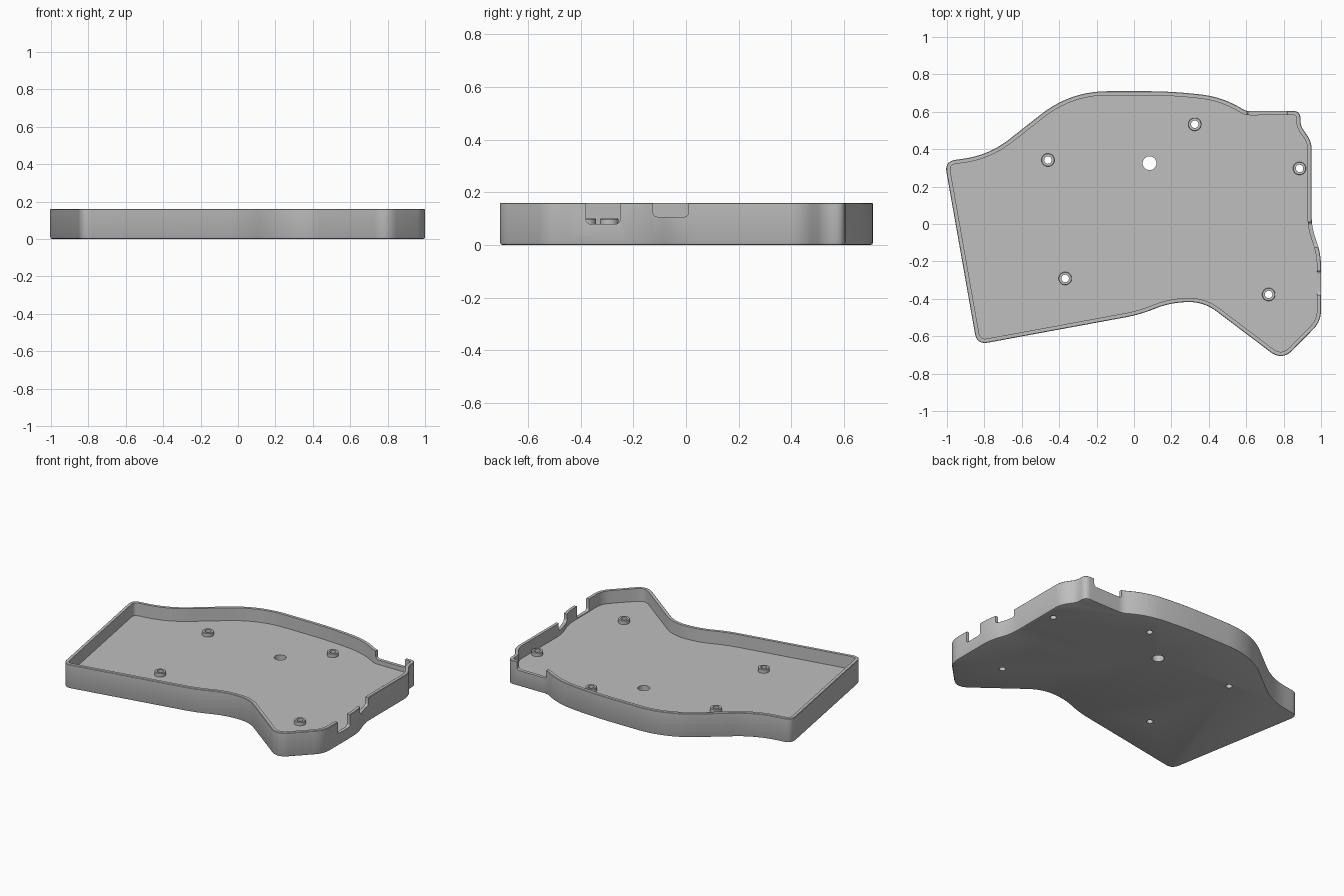
import bpy
import bmesh
import math
from mathutils import Vector

if "Cube" in bpy.data.objects:
    bpy.data.objects.remove(bpy.data.objects["Cube"], do_unlink=True)

HEIGHT, FLOOR, WALL = 0.16, 0.075, 0.022

GREY = (0.52, 0.52, 0.52, 1)
grey = bpy.data.materials.new("plain grey")
grey.use_nodes = True
grey.diffuse_color = GREY
grey.node_tree.nodes["Principled BSDF"].inputs["Base Color"].default_value = GREY


def rounded(corners, steps=10):
    """Closed outline from (x, y, trim) corners, each eased by a curve."""
    out = []
    for i, (x, y, trim) in enumerate(corners):
        p = Vector((x, y))
        if not trim:
            out.append(p)
            continue
        a = Vector(corners[i - 1][:2])
        b = Vector(corners[(i + 1) % len(corners)][:2])
        start = p + (a - p).normalized() * trim
        end = p + (b - p).normalized() * trim
        for k in range(steps + 1):
            t = k / steps
            out.append(start * (1 - t) ** 2 + p * 2 * t * (1 - t) + end * t * t)
    return out


def inset(points, d):
    """Move a counter-clockwise outline inwards by d."""
    out = []
    for i, p in enumerate(points):
        e = (p - points[i - 1]).normalized()
        f = (points[(i + 1) % len(points)] - p).normalized()
        n = Vector((-e.y - f.y, e.x + f.x)).normalized()
        out.append(p + n * d / max(n.dot(Vector((-e.y, e.x))), 0.5))
    return out


def loft(name, rings, closed=False):
    """Skin rings of 3D points; cap the ends, or join last to first."""
    bm = bmesh.new()
    loops = [[bm.verts.new(p) for p in ring] for ring in rings]
    pairs = list(zip(loops, loops[1:]))
    if closed:
        pairs.append((loops[-1], loops[0]))
    else:
        bm.faces.new(loops[0][::-1])
        bm.faces.new(loops[-1])
    for low, high in pairs:
        for i in range(len(low)):
            j = (i + 1) % len(low)
            bm.faces.new((low[i], low[j], high[j], high[i]))
    mesh = bpy.data.meshes.new(name)
    bm.to_mesh(mesh)
    bm.free()
    mesh.materials.append(grey)
    obj = bpy.data.objects.new(name, mesh)
    bpy.context.collection.objects.link(obj)
    return obj


def circle(x, y, r, z, n=32):
    return [(x + r * math.cos(math.tau * k / n), y + r * math.sin(math.tau * k / n), z)
            for k in range(n)]


def smooth(obj):
    bpy.ops.object.select_all(action='DESELECT')
    obj.select_set(True)
    bpy.context.view_layer.objects.active = obj
    bpy.ops.object.shade_smooth_by_angle(angle=math.radians(30))


# Outline of the tray, counter-clockwise from the rear left-hand corner
outline = rounded([
    (-1.013, 0.335, 0.06), (-0.84, -0.645, 0.06),
    (0.03, -0.485, 0.08), (0.19, -0.422, 0.08), (0.37, -0.413, 0.09),
    (0.792, -0.732, 0.08), (1.0, -0.52, 0.06), (1.0, -0.16, 0.07),
    (0.95, -0.02, 0.06), (0.95, 0.44, 0.045), (0.89, 0.525, 0.03),
    (0.89, 0.605, 0.042), (0.6, 0.603, 0.025), (0.47, 0.68, 0.115),
    (0.2, 0.71, 0.14), (-0.34, 0.71, 0.2), (-0.775, 0.368, 0.14),
])

# Tray: eased underside edge, outer wall, rim, inner wall, floor
section = [(0.01, 0), (0.003, 0.003), (0, 0.01), (0, HEIGHT - 0.003), (0.003, HEIGHT),
           (WALL, HEIGHT), (WALL, FLOOR)]
tray = loft("tray", [[(p.x, p.y, z) for p in inset(outline, d)] for d, z in section])

# Openings in the walls: U-shaped prisms along x (side) or y (back)
cutters = []


def opening(a, b, sill, start, end, along_x):
    shape = rounded([(a, sill, 0.02), (b, sill, 0.02), (b, 0.25, 0), (a, 0.25, 0)], 6)
    ends = [[(d, p.x, p.y) if along_x else (p.x, d, p.y) for p in shape]
            for d in (start, end)]
    cutters.append(loft("opening_cutter", ends))


opening(-0.38, -0.25, 0.08, 0.93, 1.1, True)
opening(-0.125, 0.01, 0.107, 0.88, 1.1, True)
opening(0.605, 0.82, 0.105, 0.66, 0.54, False)

# Floor holes: one large, and a bore under each standoff
posts = [(-0.46, 0.342), (0.325, 0.533), (0.885, 0.297), (-0.368, -0.291), (0.72, -0.377)]
for x, y, r in [(0.083, 0.325, 0.037)] + [(x, y, 0.02) for x, y in posts]:
    cutters.append(loft("hole_cutter", [circle(x, y, r, z) for z in (-0.05, 0.12)]))

bpy.context.view_layer.objects.active = tray
for cutter in cutters:
    cutter.hide_render = True
    mod = tray.modifiers.new("cut", 'BOOLEAN')
    mod.operation = 'DIFFERENCE'
    mod.solver = 'EXACT'
    mod.object = cutter
    bpy.ops.object.modifier_apply(modifier=mod.name)
    bpy.data.objects.remove(cutter, do_unlink=True)
smooth(tray)

# Hollow standoffs
for i, (x, y) in enumerate(posts):
    rings = [(0.02, FLOOR), (0.035, FLOOR), (0.035, 0.098), (0.033, 0.1), (0.02, 0.1)]
    smooth(loft(f"standoff_{i + 1}", [circle(x, y, r, z) for r, z in rings], closed=True))
